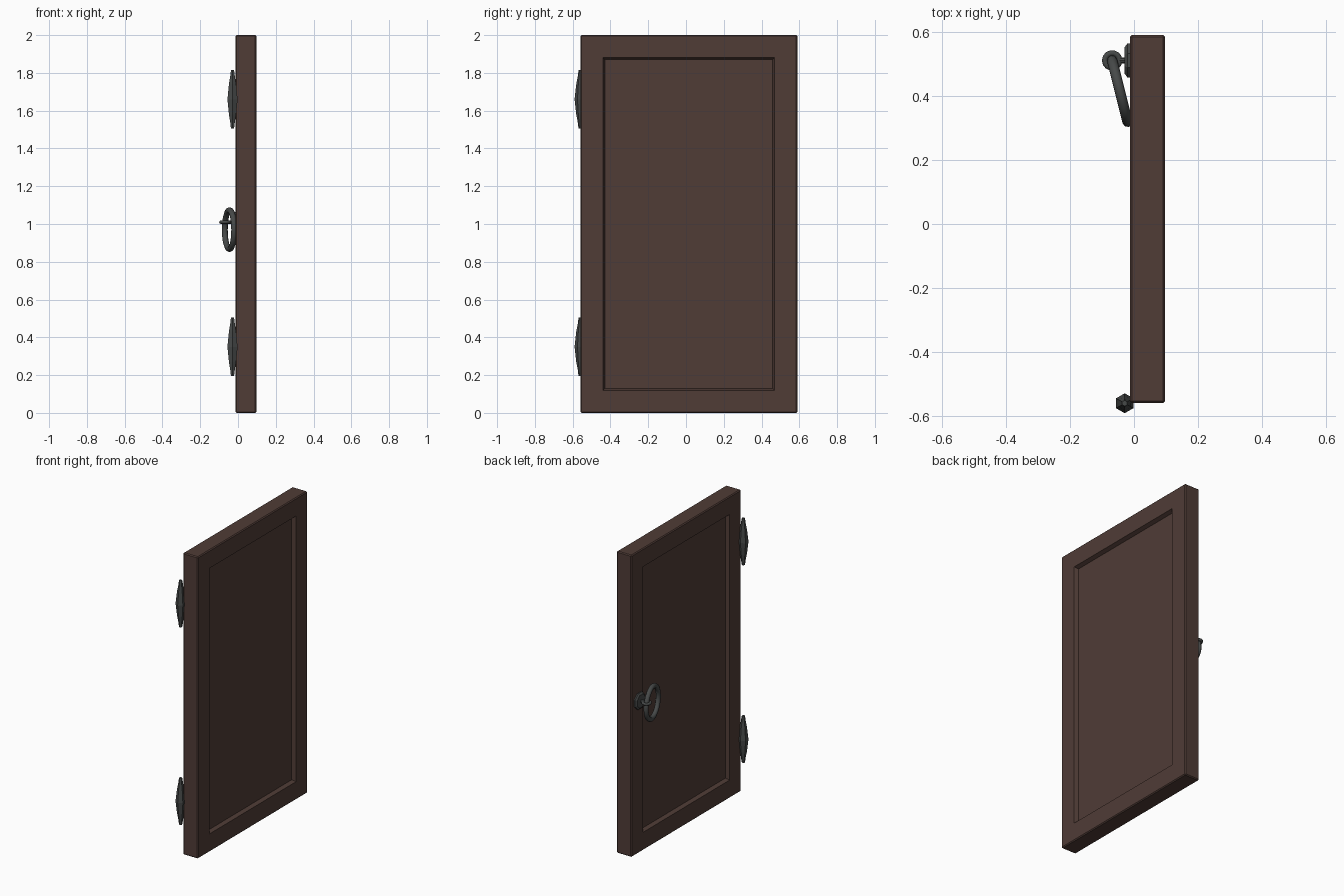
import bpy, bmesh, math
from mathutils import Matrix, Vector

if "Cube" in bpy.data.objects:
    bpy.data.objects.remove(bpy.data.objects["Cube"])


def material(name, rgb):
    m = bpy.data.materials.new(name)
    m.diffuse_color = (*rgb, 1)
    m.use_nodes = True
    m.node_tree.nodes["Principled BSDF"].inputs["Base Color"].default_value = m.diffuse_color
    return m


wood = material("dark_brown_wood", (0.080, 0.045, 0.037))
metal = material("dark_grey_iron", (0.062, 0.067, 0.066))


def make(name, bm, mat, smooth=False):
    bmesh.ops.recalc_face_normals(bm, faces=bm.faces)
    me = bpy.data.meshes.new(name)
    bm.to_mesh(me)
    bm.free()
    me.materials.append(mat)
    for p in me.polygons:
        p.use_smooth = smooth
    ob = bpy.data.objects.new(name, me)
    bpy.context.collection.objects.link(ob)
    return ob


def lathe(name, profile, sides, matrix, mat, turn=0.0):
    """Closed solid of revolution around local z; profile is (radius, z)."""
    bm = bmesh.new()
    rings = []
    for r, z in profile:
        rings.append([bm.verts.new(matrix @ Vector((
            r * math.cos(turn + 2 * math.pi * i / sides),
            r * math.sin(turn + 2 * math.pi * i / sides), z)))
            for i in range(sides)])
    for a, b in zip(rings, rings[1:]):
        for i in range(sides):
            j = (i + 1) % sides
            bm.faces.new((a[i], a[j], b[j], b[i]))
    bm.faces.new(rings[0])
    bm.faces.new(rings[-1])
    return make(name, bm, mat)


def torus(name, major, minor, n, m, matrix, mat):
    """Ring around local z."""
    bm = bmesh.new()
    v = []
    for i in range(n):
        a = 2 * math.pi * i / n
        row = []
        for k in range(m):
            b = 2 * math.pi * k / m
            r = major + minor * math.cos(b)
            row.append(bm.verts.new(matrix @ Vector((
                r * math.cos(a), r * math.sin(a), minor * math.sin(b)))))
        v.append(row)
    for i in range(n):
        for k in range(m):
            i2, k2 = (i + 1) % n, (k + 1) % m
            bm.faces.new((v[i][k], v[i2][k], v[i2][k2], v[i][k2]))
    return make(name, bm, mat, smooth=True)


# Door leaf: chamfered slab with a recessed panel on both broad faces
bm = bmesh.new()
bmesh.ops.create_cube(bm, size=1, matrix=Matrix.Translation((0.042, 0.0155, 1.0))
                      @ Matrix.Diagonal((0.110, 1.147, 2.0, 1)))
bmesh.ops.bevel(bm, geom=bm.edges[:], offset=0.006, segments=1, affect='EDGES')
bm.normal_update()
broad = [f for f in bm.faces if abs(f.normal.x) > 0.99]
bmesh.ops.inset_individual(bm, faces=broad, thickness=0.161, depth=0)
bmesh.ops.inset_individual(bm, faces=broad, thickness=0.014, depth=-0.025)
make("door_leaf", bm, wood)

# Hinges: six-sided spindles on the back edge
half = [(0.009, 0.155), (0.012, 0.140), (0.014, 0.122), (0.022, 0.080), (0.031, 0.0)]
spindle = half + [(r, -z) for r, z in reversed(half[:-1])]
for label, z in (("lower", 0.35), ("upper", 1.66)):
    lathe("hinge_" + label, spindle, 6,
          Matrix.Translation((-0.029, -0.559, z)), metal, math.pi / 2)

# Handle: back plate and peg, pointing out along -x
out = Matrix.Translation((-0.013, 0.51, 1.01)) @ Matrix.Rotation(-math.pi / 2, 4, 'Y')
lathe("handle_plate", [(0.057, -0.004), (0.057, 0.008), (0.045, 0.016)], 8, out,
      metal, math.pi / 8)
lathe("handle_peg", [(0.010, 0.010), (0.009, 0.034)], 8, out, metal)

# Small eye that holds the pull ring
torus("handle_eye", 0.023, 0.009, 14, 8, Matrix.Translation((-0.068, 0.51, 1.01)), metal)

# Pull ring: upright, swung sideways so its far side rests by the door
swing = (Matrix.Translation((-0.045, 0.418, 0.97))
         @ Matrix.Rotation(math.radians(14), 4, 'Z')
         @ Matrix.Rotation(math.pi / 2, 4, 'Y'))
ring = torus("pull_ring", 0.103, 0.016, 24, 8, swing, metal)
